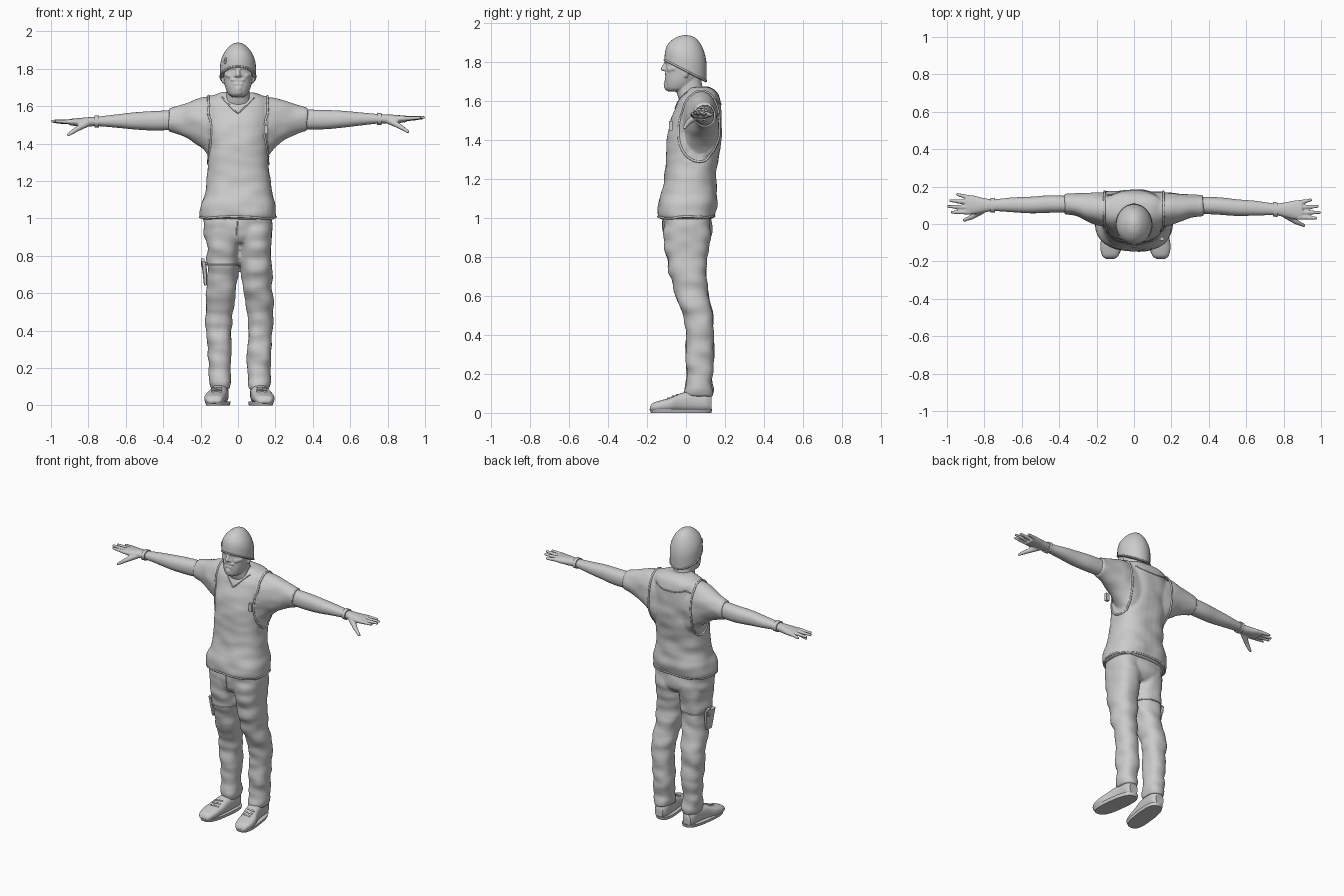
import bpy, bmesh, math
from mathutils import Vector, Matrix, noise
from mathutils.bvhtree import BVHTree

if "Cube" in bpy.data.objects:
    bpy.data.objects.remove(bpy.data.objects["Cube"])

grey = bpy.data.materials.new("light grey")
grey.use_nodes = True
COLOUR = (0.6, 0.6, 0.6, 1)
grey.diffuse_color = COLOUR
grey.node_tree.nodes["Principled BSDF"].inputs["Base Color"].default_value = COLOUR


def right_leg(p):
    return Vector((0.015 - p.x, p.y, p.z))


def right_arm(p):
    reach = max(abs(p.x) - 0.2, 0)
    return Vector((-p.x, p.y + 0.04 * reach, p.z - 0.025 * reach))


def same(p):
    return p


def loft(bm, axis, rows, power=2.2, place=same, sides=32, steps=4):
    """Rows are (station, low a, high a, low b, high b) along an axis."""
    rows = [Vector(r) for r in rows]
    dense = []
    for i in range(len(rows) - 1):
        p0, p1, p2 = rows[max(i - 1, 0)], rows[i], rows[i + 1]
        p3 = rows[min(i + 2, len(rows) - 1)]
        for s in range(steps):
            t = s / steps
            dense.append(0.5 * (2 * p1 + (p2 - p0) * t + (2 * p0 - 5 * p1 + 4 * p2 - p3) * t * t
                                + (3 * p1 - p0 - 3 * p2 + p3) * t ** 3))
    dense.append(rows[-1])
    rings = []
    for t, a0, a1, b0, b1 in dense:
        ring = []
        for k in range(sides):
            c, s = math.cos(math.tau * k / sides), math.sin(math.tau * k / sides)
            a = (a0 + a1) / 2 + (a1 - a0) / 2 * math.copysign(abs(c) ** (2 / power), c)
            b = (b0 + b1) / 2 + (b1 - b0) / 2 * math.copysign(abs(s) ** (2 / power), s)
            co = {"x": (t, a, b), "y": (a, t, b), "z": (a, b, t)}[axis]
            ring.append(bm.verts.new(place(Vector(co))))
        rings.append(ring)
    faces = [bm.faces.new(rings[0]), bm.faces.new(rings[-1])]
    for r, q in zip(rings, rings[1:]):
        for k in range(sides):
            j = (k + 1) % sides
            faces.append(bm.faces.new((r[k], r[j], q[j], q[k])))
    bmesh.ops.recalc_face_normals(bm, faces=faces)


def limb(bm, a, b, ra, rb, place=same):
    """A rounded, tapering bar made of overlapping balls."""
    a, b = Vector(a), Vector(b)
    n = max(2, int((b - a).length / (min(ra, rb) * 0.5)) + 1)
    for i in range(n):
        t = i / (n - 1)
        bmesh.ops.create_icosphere(bm, subdivisions=2, radius=ra + (rb - ra) * t,
                                   matrix=Matrix.Translation(place(a.lerp(b, t))))


def finish(name, bm, voxel=0, smooth=3, angle=50):
    """Turn the mesh into an object, optionally fusing its parts into one skin."""
    mesh = bpy.data.meshes.new(name)
    bm.to_mesh(mesh)
    bm.free()
    ob = bpy.data.objects.new(name, mesh)
    bpy.context.collection.objects.link(ob)
    if voxel:
        fuse = ob.modifiers.new("fuse", "REMESH")
        fuse.mode, fuse.voxel_size = "VOXEL", voxel
        soft = ob.modifiers.new("soften", "SMOOTH")
        soft.factor, soft.iterations = 0.5, smooth
        graph = bpy.context.evaluated_depsgraph_get()
        fused = bpy.data.meshes.new_from_object(ob.evaluated_get(graph))
        ob.modifiers.clear()
        ob.data = fused
    ob.data.materials.clear()
    ob.data.materials.append(grey)
    bpy.ops.object.select_all(action="DESELECT")
    ob.select_set(True)
    bpy.context.view_layer.objects.active = ob
    bpy.ops.object.shade_smooth_by_angle(angle=math.radians(angle))
    return ob


def swell(ob, depth, layer=lambda p: 0):
    """Soft cloth folds, plus the thickness of an outer layer."""
    normals = [n.vector.copy() for n in ob.data.vertex_normals]
    moved = []
    for v, n in zip(ob.data.vertices, normals):
        p = v.co
        fold = noise.noise(Vector((p.x * 9, p.y * 9, p.z * 16)))
        moved.extend(p + n * (depth * fold + layer(p)))
    ob.data.vertices.foreach_set("co", moved)
    ob.data.update()


def surface(ob):
    return BVHTree.FromPolygons([v.co.copy() for v in ob.data.vertices],
                                [tuple(f.vertices) for f in ob.data.polygons])


def cord(name, skin, points, radius, closed=False):
    """A thin seam or strap laid on another part."""
    curve = bpy.data.curves.new(name, "CURVE")
    curve.dimensions, curve.bevel_depth, curve.bevel_resolution = "3D", radius, 2
    spline = curve.splines.new("POLY")
    spline.points.add(len(points) - 1)
    spline.use_cyclic_u = closed
    for sp, p in zip(spline.points, points):
        sp.co = (*skin.find_nearest(Vector(p))[0], 1)
    curve.materials.append(grey)
    bpy.context.collection.objects.link(bpy.data.objects.new(name, curve))


def turn(count):
    return [math.tau * i / count for i in range(count)]


# Shirt and vest
bm = bmesh.new()
loft(bm, "z", [(1.0, -.197, .2, -.135, .14), (1.03, -.2, .2, -.142, .15), (1.08, -.19, .195, -.136, .16),
               (1.13, -.172, .18, -.122, .153), (1.2, -.163, .17, -.106, .148), (1.3, -.157, .162, -.1, .162),
               (1.4, -.16, .16, -.094, .175), (1.5, -.165, .165, -.076, .178), (1.58, -.165, .165, -.042, .174),
               (1.63, -.16, .16, -.015, .162), (1.655, -.125, .125, .005, .14), (1.67, -.08, .08, .02, .11)], 2.5)
for place in (same, right_arm):
    loft(bm, "x", [(.05, -.02, .165, 1.3, 1.645), (.13, -.02, .17, 1.3, 1.652), (.19, -.005, .172, 1.37, 1.645),
                   (.25, .012, .165, 1.42, 1.628), (.31, .035, .158, 1.45, 1.608), (.37, .044, .153, 1.468, 1.592)],
         2.1, place)
shirt = finish("shirt_and_vest", bm, .009, 3)
swell(shirt, .007, lambda p: .005 if abs(p.x) < .158 or p.z < 1.3 else 0)
skin = surface(shirt)
for name, sx in (("left", 1), ("right", -1)):
    cord(name + "_armhole_edge", skin, [(sx * .163, .07 + .125 * math.cos(a), 1.48 + .19 * math.sin(a))
                                        for a in turn(48)], .006, True)
span = [i / 8 - 1 for i in range(17)]
cord("neckline", skin, [(.09 * t, -.06 + .06 * abs(t), 1.565 + .09 * abs(t) ** 1.3) for t in span], .004)
cord("back_yoke", skin, [(.14 * t, .2, 1.585 + .03 * t * t) for t in span], .004)
cord("hem", skin, [(.2 * math.cos(a), .005 + .15 * math.sin(a), 1.008) for a in turn(48)], .006, True)
bm = bmesh.new()
bmesh.ops.create_cube(bm, matrix=Matrix.Translation((.15, -.078, 1.475)) @ Matrix.Diagonal((.022, .018, .05, 1)))
finish("vest_buckle", bm, angle=30)

# Trousers
bm = bmesh.new()
loft(bm, "z", [(.87, -.16, .16, -.09, .1), (.92, -.182, .18, -.112, .13), (.98, -.186, .182, -.12, .132),
               (1.05, -.18, .178, -.11, .125)], 2.5)
for place in (same, right_leg):
    loft(bm, "z", [(.085, .056, .164, .0, .135), (.12, .05, .17, -.008, .14), (.16, .054, .17, .004, .136),
                   (.26, .05, .177, .0, .142), (.4, .05, .184, -.002, .141), (.5, .042, .189, -.012, .138),
                   (.6, .028, .184, -.052, .116), (.75, .012, .181, -.092, .106), (.9, .004, .183, -.115, .126),
                   (1.0, .004, .18, -.118, .125)], 2.3, place)
trousers = finish("trousers", bm, .009, 2)
swell(trousers, .011)
skin = surface(trousers)
cord("trouser_fly", skin, [(-.008, -.15, .9 + i * .01) for i in range(10)], .004)
cord("thigh_strap", skin, [(-.082 + .09 * math.cos(a), .005 + .1 * math.sin(a), .752) for a in turn(36)], .004, True)

# Holster on the right thigh
bm = bmesh.new()
loft(bm, "z", [(.64, -.182, -.165, -.02, .03), (.7, -.188, -.165, -.03, .045), (.77, -.196, -.17, -.04, .055)],
     6, sides=24, steps=2)
bmesh.ops.create_cube(bm, matrix=Matrix.Translation((-.188, .03, .762)) @ Matrix.Diagonal((.02, .03, .045, 1)))
finish("holster", bm, angle=30)

# Shoes
for name, place in (("left", same), ("right", right_leg)):
    bm = bmesh.new()
    loft(bm, "y", [(-.186, .12, .165, .012, .028), (-.172, .1, .184, .008, .05), (-.13, .085, .195, .008, .064),
                   (-.08, .078, .19, .008, .078), (-.03, .072, .172, .008, .1), (.04, .066, .158, .008, .115),
                   (.1, .066, .154, .008, .11), (.13, .082, .14, .012, .09)], 2.6, place)
    finish(name + "_shoe", bm)
    bm = bmesh.new()
    loft(bm, "z", [(0, .073, .188, -.18, .13), (.02, .07, .194, -.188, .135)], 2.8,
         lambda p: place(Vector((p.x - .12 * p.y - .012, p.y, p.z))), 40, 1)
    finish(name + "_sole", bm, angle=40)
    bm = bmesh.new()
    for i in range(3):
        y, z = -.085 + .022 * i, .074 + .009 * i
        limb(bm, (.105, y, z), (.15, y - .006, z), .006, .006, place)
    finish(name + "_laces", bm)

# Arms, hands and wristbands
for name, place in (("left", same), ("right", right_arm)):
    bm = bmesh.new()
    loft(bm, "x", [(.32, .056, .144, 1.477, 1.583), (.45, .05, .143, 1.476, 1.58), (.55, .043, .132, 1.484, 1.576),
                   (.65, .045, .124, 1.496, 1.567), (.75, .047, .11, 1.507, 1.558), (.8, .038, .114, 1.506, 1.556),
                   (.86, .025, .126, 1.51, 1.552), (.9, .026, .127, 1.515, 1.549)], 2.2, place)
    for knuckle_y, tip in ((.036, (.972, .032, 1.538)), (.062, (.992, .062, 1.54)),
                           (.089, (.982, .094, 1.536)), (.114, (.945, .128, 1.53))):
        limb(bm, (.88, knuckle_y, 1.533), tip, .014, .0085, place)
    limb(bm, (.81, .05, 1.522), (.865, .012, 1.492), .02, .014, place)
    limb(bm, (.865, .012, 1.492), (.908, -.008, 1.464), .014, .009, place)
    finish(name + "_arm", bm, .005, 2)
    bm = bmesh.new()
    loft(bm, "x", [(.742, .04, .117, 1.5, 1.565), (.766, .038, .116, 1.5, 1.564)], 2.2, place, steps=1)
    finish(name + "_wristband", bm, angle=40)

# Head, face and neck
bm = bmesh.new()
loft(bm, "z", [(1.57, -.085, .085, -.02, .125), (1.64, -.065, .065, -.046, .095), (1.7, -.06, .06, -.045, .08),
               (1.76, -.06, .06, -.04, .08)])
loft(bm, "z", [(1.65, -.03, .03, -.09, -.01), (1.665, -.052, .052, -.102, .02), (1.7, -.068, .068, -.107, .055),
               (1.74, -.076, .076, -.106, .08), (1.79, -.08, .08, -.104, .09), (1.85, -.077, .077, -.09, .088),
               (1.89, -.05, .05, -.06, .06)])
limb(bm, (0, -.1, 1.8), (0, -.117, 1.767), .01, .013)
limb(bm, (0, -.086, 1.678), (0, -.092, 1.69), .028, .024)
limb(bm, (-.018, -.103, 1.718), (.018, -.103, 1.718), .007, .007)
limb(bm, (-.016, -.1, 1.706), (.016, -.1, 1.706), .008, .008)
limb(bm, (-.03, -.1, 1.741), (.03, -.1, 1.741), .008, .008)
for sx in (-1, 1):
    limb(bm, (sx * .012, -.104, 1.806), (sx * .048, -.09, 1.806), .009, .008)
    limb(bm, (sx * .042, -.082, 1.763), (sx * .062, -.06, 1.768), .017, .014)
    limb(bm, (sx * .012, -.108, 1.762), (sx * .014, -.106, 1.762), .008, .008)
    limb(bm, (sx * .083, .012, 1.77), (sx * .079, .0, 1.73), .014, .009)
finish("head", bm, .0045, 2)


# Knitted hat with a folded rim, tilted down at the back
def tilt(p):
    return Vector((p.x, p.y, p.z - .52 * p.y * max(0, (1.94 - p.z) / .19)))


bm = bmesh.new()
loft(bm, "z", [(1.75, -.09, .09, -.107, .1), (1.755, -.094, .094, -.11, .104), (1.785, -.096, .096, -.11, .106),
               (1.83, -.094, .094, -.106, .105), (1.87, -.082, .082, -.096, .094), (1.905, -.06, .06, -.075, .073),
               (1.93, -.033, .033, -.045, .043), (1.94, -.006, .006, -.01, .008)], 2, tilt)
skin = surface(finish("hat", bm))
cord("hat_rim", skin, [tilt(Vector((.096 * math.cos(a), -.002 + .108 * math.sin(a), 1.757)))
                       for a in turn(48)], .005, True)
cord("hat_badge", skin, [(-.075 + .01 * math.cos(a), -.08, 1.845 + .014 * math.sin(a)) for a in turn(16)], .005, True)
